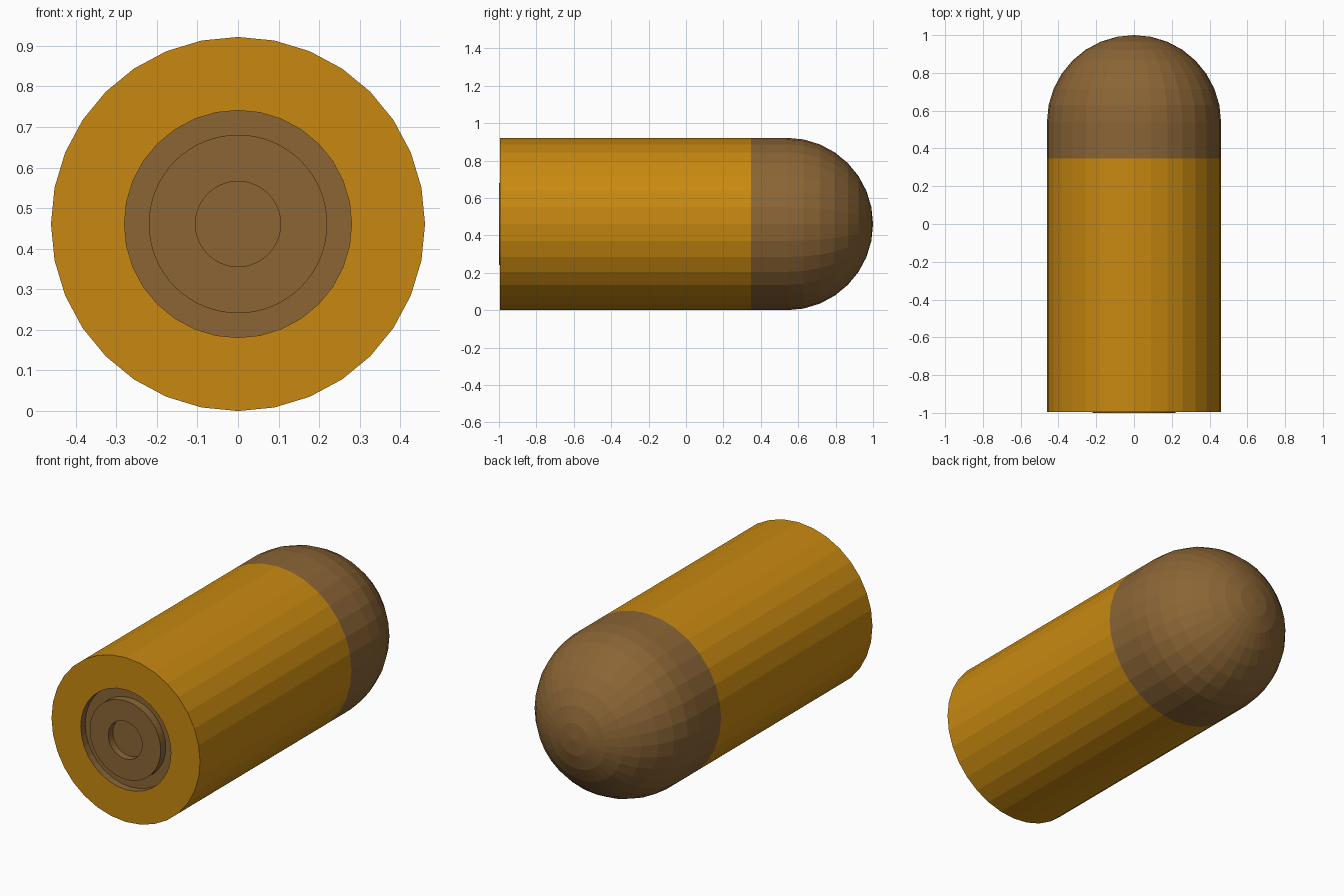
import bpy
import bmesh
from math import sin, cos, pi
from mathutils import Vector

RADIUS = 0.461
REAR, MOUTH = -0.995, 0.347
POCKET_RADIUS, POCKET_FLOOR = 0.28, -0.955
DOME_RINGS = 8

if "Cube" in bpy.data.objects:
    bpy.data.objects.remove(bpy.data.objects["Cube"])


def make_material(name, rgb):
    mat = bpy.data.materials.new(name)
    mat.use_nodes = True
    color = (*rgb, 1.0)
    mat.diffuse_color = color
    mat.node_tree.nodes["Principled BSDF"].inputs["Base Color"].default_value = color
    return mat


def lathe(name, profile, sides, materials):
    """Spin (radius, y) points around the long axis."""
    bm = bmesh.new()
    verts = [bm.verts.new((0, y, r)) for r, y in profile]
    edges = [bm.edges.new(pair) for pair in zip(verts, verts[1:])]
    bmesh.ops.spin(bm, geom=verts + edges, cent=(0, 0, 0), axis=(0, 1, 0),
                   angle=2 * pi, steps=sides, use_merge=False)
    bmesh.ops.remove_doubles(bm, verts=bm.verts, dist=0.0005)
    bmesh.ops.recalc_face_normals(bm, faces=bm.faces)
    mesh = bpy.data.meshes.new(name)
    bm.to_mesh(mesh)
    bm.free()
    for mat in materials:
        mesh.materials.append(mat)
    obj = bpy.data.objects.new(name, mesh)
    obj.location.z = RADIUS
    bpy.context.collection.objects.link(obj)
    return obj


amber = make_material("amber brass", (0.578, 0.25, 0.0055))
brown = make_material("brown metal", (0.258, 0.13, 0.036))

# Casing with a recessed pocket in its rear face
casing = lathe("casing", [
    (0, MOUTH), (RADIUS, MOUTH), (RADIUS, REAR),
    (POCKET_RADIUS, REAR), (POCKET_RADIUS, POCKET_FLOOR), (0, POCKET_FLOOR),
], 32, [amber, brown])

# The pocket wall and floor are brown
for face in casing.data.polygons:
    points = [casing.data.vertices[i].co for i in face.vertices]
    reach = max(Vector((p.x, p.z)).length for p in points)
    if reach < POCKET_RADIUS + 0.01 and face.center.y < 0:
        face.material_index = 1

# Rounded nose: short straight collar, then a half sphere
dome_start = 1 - RADIUS
nose = [(0, MOUTH), (RADIUS, MOUTH)]
for i in range(DOME_RINGS):
    a = i * pi / 2 / DOME_RINGS
    nose.append((RADIUS * cos(a), dome_start + RADIUS * sin(a)))
nose.append((0, 1))
lathe("nose", nose, 32, [brown])

# Primer button with a shallow round dimple
primer = lathe("primer", [
    (0, -0.96), (0.105, -0.96), (0.105, -1),
    (0.22, -1), (0.22, -0.94), (0, -0.94),
], 64, [brown])
bpy.context.view_layer.objects.active = primer
primer.select_set(True)
bpy.ops.object.shade_smooth_by_angle()
